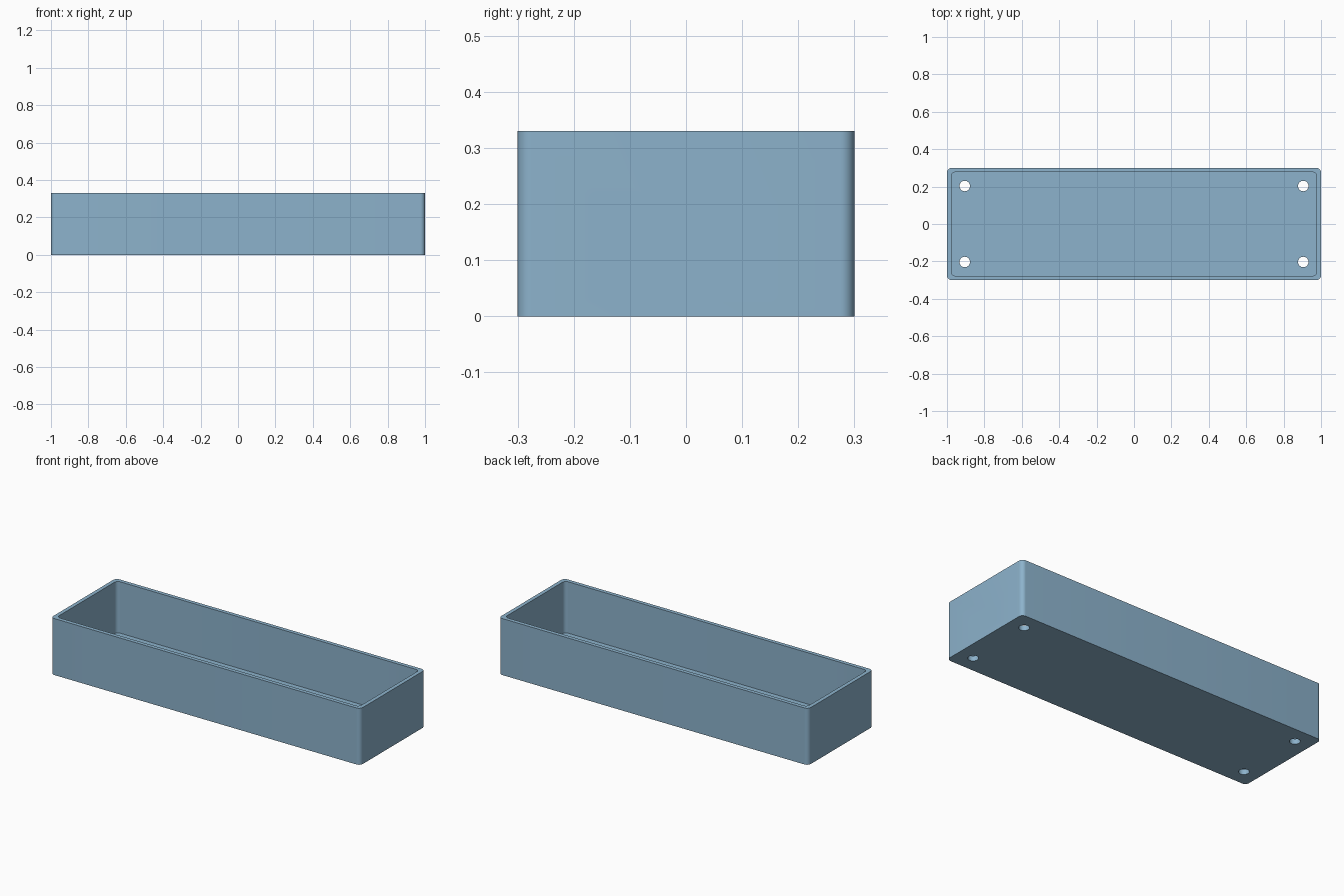
import bpy, bmesh, math
from mathutils import Matrix

if "Cube" in bpy.data.objects:
    bpy.data.objects.remove(bpy.data.objects["Cube"])

LENGTH, WIDTH, HEIGHT = 2.0, 0.6, 0.33
WALL, FLOOR = 0.023, 0.03

blue = bpy.data.materials.new("dusty_blue")
blue.diffuse_color = (0.264, 0.448, 0.604, 1)
blue.use_nodes = True
blue.node_tree.nodes["Principled BSDF"].inputs["Base Color"].default_value = blue.diffuse_color


def rounded_prism(name, sx, sy, z0, z1, radius, steps=10, matrix=None):
    """Rounded rectangle in XY extruded from z0 to z1."""
    bm = bmesh.new()
    loop = []
    for k, (cx, cy) in enumerate([(1, 1), (-1, 1), (-1, -1), (1, -1)]):
        for i in range(steps + 1):
            a = math.pi / 2 * (k + i / steps)
            loop.append((cx * (sx / 2 - radius) + radius * math.cos(a),
                         cy * (sy / 2 - radius) + radius * math.sin(a)))
    bottom = bm.faces.new([bm.verts.new((x, y, z0)) for x, y in loop])
    ext = bmesh.ops.extrude_face_region(bm, geom=[bottom])
    verts = [v for v in ext["geom"] if isinstance(v, bmesh.types.BMVert)]
    bmesh.ops.translate(bm, verts=verts, vec=(0, 0, z1 - z0))
    if matrix:
        bm.transform(matrix)
    bmesh.ops.recalc_face_normals(bm, faces=bm.faces)
    mesh = bpy.data.meshes.new(name)
    bm.to_mesh(mesh)
    bm.free()
    mesh.materials.append(blue)
    obj = bpy.data.objects.new(name, mesh)
    bpy.context.collection.objects.link(obj)
    return obj


# Outer body
tray = rounded_prism("tray_body", LENGTH, WIDTH, 0, HEIGHT, 0.025)

# Open cavity
cutters = [rounded_prism("cavity_cutter", LENGTH - 2 * WALL, WIDTH - 2 * WALL,
                         FLOOR, HEIGHT + 0.1, 0.022)]

# Four screw holes through the floor
for x in (-0.905, 0.905):
    for y in (-0.203, 0.203):
        bpy.ops.mesh.primitive_cylinder_add(vertices=48, radius=0.028, depth=0.2,
                                            location=(x, y, 0))
        hole = bpy.context.object
        hole.name = "screw_hole_cutter"
        hole.data.materials.append(blue)
        cutters.append(hole)

# Rounded port opening in the right end wall
port = Matrix.Translation((1, 0, 0.0885)) @ Matrix(
    ((0, 0, 1, 0), (1, 0, 0, 0), (0, 1, 0, 0), (0, 0, 0, 1)))
cutters.append(rounded_prism("port_cutter", 0.188, 0.095, -0.1, 0.1, 0.028,
                             matrix=port))

# Cut the openings and clear away the cutters
bpy.context.view_layer.objects.active = tray
for cutter in cutters:
    cutter.hide_render = True
    mod = tray.modifiers.new("cut", "BOOLEAN")
    mod.operation = "DIFFERENCE"
    mod.solver = "EXACT"
    mod.object = cutter
    bpy.ops.object.modifier_apply(modifier=mod.name)
for cutter in cutters:
    bpy.data.objects.remove(cutter, do_unlink=True)

# Smooth rounded corners, keep sharp edges
bpy.ops.object.select_all(action="DESELECT")
tray.select_set(True)
bpy.context.view_layer.objects.active = tray
bpy.ops.object.shade_smooth_by_angle(angle=math.radians(30))
